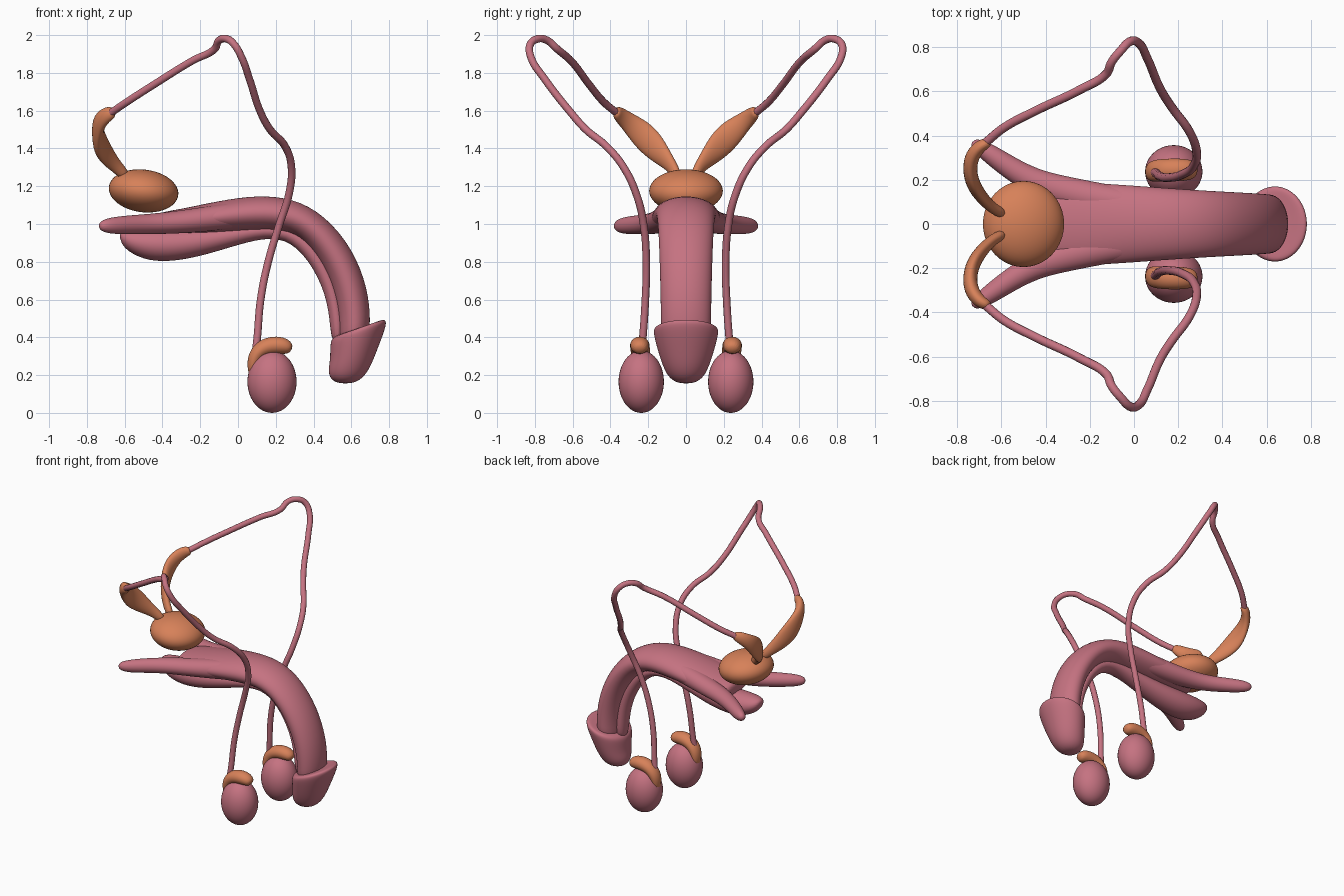
import bpy, bmesh, math
from mathutils import Vector as V


def material(name, color):
    m = bpy.data.materials.new(name)
    m.diffuse_color = color
    return m


PINK = material("pink_tissue", (0.56, 0.17, 0.22, 1))
ORANGE = material("orange_gland", (0.68, 0.22, 0.10, 1))


def loft(name, rings, mat, sides=16):
    """Skin elliptical rings given as (centre, u, v) and smooth them."""
    bm = bmesh.new()
    rows = []
    for c, u, v in rings:
        rows.append([bm.verts.new(c + u * math.cos(a) + v * math.sin(a))
                     for a in (2 * math.pi * i / sides for i in range(sides))])
    for r, s in zip(rows, rows[1:]):
        for i in range(sides):
            j = (i + 1) % sides
            bm.faces.new((r[i], r[j], s[j], s[i]))
    bm.faces.new(rows[0][::-1])
    bm.faces.new(rows[-1])
    bmesh.ops.recalc_face_normals(bm, faces=bm.faces)
    for f in bm.faces:
        f.smooth = True
    me = bpy.data.meshes.new(name)
    bm.to_mesh(me)
    bm.free()
    ob = bpy.data.objects.new(name, me)
    bpy.context.collection.objects.link(ob)
    me.materials.append(mat)
    ob.modifiers.new("smooth", 'SUBSURF').levels = 2
    return ob


def sweep(name, pts, wide_axis, mat):
    """Loft along a path; each point is x, y, z, half thickness, half width."""
    p = [V(q[:3]) for q in pts]
    rings = []
    for i, q in enumerate(pts):
        t = (p[min(i + 1, len(p) - 1)] - p[max(i - 1, 0)]).normalized()
        w = (wide_axis - t * wide_axis.dot(t)).normalized()
        rings.append((p[i], t.cross(w) * q[3], w * q[4]))
    return loft(name, rings, mat)


def profile_loft(name, rows, mat):
    """Loft from side-view edge pairs: ax, az, bx, bz, half width."""
    rings = []
    for ax, az, bx, bz, w in rows:
        a, b = V((ax, 0, az)), V((bx, 0, bz))
        rings.append(((a + b) / 2, (b - a) / 2, V((0, w, 0))))
    return loft(name, rings, mat)


def ellipsoid(name, loc, scale, mat, tilt=0):
    bpy.ops.mesh.primitive_uv_sphere_add(segments=40, ring_count=24, radius=1,
                                         location=loc, rotation=(0, tilt, 0))
    ob = bpy.context.object
    ob.name = name
    ob.scale = scale
    ob.data.materials.append(mat)
    bpy.ops.object.shade_smooth()
    return ob


def flip(pts, s):
    return [(q[0], q[1] * s) + tuple(q[2:]) for q in pts]


Y, Z = V((0, 1, 0)), V((0, 0, 1))

# Curved shaft
profile_loft("shaft", [
    (-0.44, 0.96, -0.44, 1.05, 0.12), (-0.40, 0.95, -0.40, 1.065, 0.17),
    (-0.28, 0.945, -0.28, 1.085, 0.195), (-0.10, 0.95, -0.10, 1.125, 0.185),
    (0.10, 0.965, 0.10, 1.155, 0.17), (0.24, 0.965, 0.29, 1.14, 0.158),
    (0.35, 0.92, 0.46, 1.05, 0.15), (0.46, 0.77, 0.61, 0.87, 0.143),
    (0.52, 0.60, 0.69, 0.66, 0.138), (0.535, 0.45, 0.705, 0.48, 0.135),
    (0.53, 0.36, 0.69, 0.38, 0.13)], PINK)

# Lower tissue column with its swollen rear bulb
profile_loft("lower_column", [
    (-0.62, 0.90, -0.63, 0.95, 0.03), (-0.585, 0.855, -0.60, 0.97, 0.075),
    (-0.50, 0.81, -0.50, 0.98, 0.10), (-0.38, 0.795, -0.38, 0.98, 0.105),
    (-0.20, 0.825, -0.20, 0.98, 0.09), (0.0, 0.89, 0.0, 1.0, 0.07),
    (0.18, 0.935, 0.19, 1.02, 0.06), (0.31, 0.89, 0.37, 0.96, 0.058),
    (0.43, 0.72, 0.51, 0.77, 0.058), (0.485, 0.54, 0.56, 0.56, 0.058),
    (0.49, 0.36, 0.57, 0.36, 0.058)], PINK)

# Flared rounded tip
profile_loft("tip", [
    (0.55, 0.42, 0.69, 0.46, 0.12), (0.51, 0.405, 0.76, 0.495, 0.16),
    (0.49, 0.385, 0.79, 0.495, 0.177), (0.485, 0.355, 0.785, 0.45, 0.172),
    (0.485, 0.28, 0.738, 0.33, 0.145), (0.475, 0.225, 0.705, 0.245, 0.12),
    (0.485, 0.18, 0.665, 0.185, 0.09), (0.53, 0.155, 0.61, 0.155, 0.04)], PINK)

# Prostate
ellipsoid("prostate", (-0.5, 0, 1.175), (0.185, 0.195, 0.113), ORANGE, math.radians(7))

# Paired parts
rear_leg = [(-0.735, 0.37, 0.99, 0.02, 0.02), (-0.69, 0.345, 0.99, 0.043, 0.04),
            (-0.60, 0.28, 0.995, 0.05, 0.05), (-0.46, 0.19, 1.0, 0.055, 0.06),
            (-0.30, 0.14, 1.01, 0.062, 0.075), (-0.10, 0.10, 1.035, 0.07, 0.075),
            (0.08, 0.08, 1.06, 0.07, 0.07)]
vesicle = [(-0.65, 0.37, 1.595, 0.02, 0.025), (-0.69, 0.36, 1.585, 0.03, 0.042),
           (-0.735, 0.31, 1.545, 0.035, 0.05), (-0.745, 0.245, 1.49, 0.033, 0.07),
           (-0.73, 0.18, 1.42, 0.033, 0.075), (-0.69, 0.12, 1.355, 0.03, 0.055),
           (-0.64, 0.07, 1.30, 0.025, 0.035), (-0.59, 0.045, 1.25, 0.025, 0.03)]
cap = [(0.075, 0.235, 0.19, 0.015, 0.025), (0.077, 0.235, 0.24, 0.03, 0.042),
       (0.088, 0.24, 0.30, 0.04, 0.05), (0.13, 0.243, 0.345, 0.047, 0.053),
       (0.19, 0.245, 0.36, 0.05, 0.053), (0.25, 0.245, 0.355, 0.045, 0.05),
       (0.285, 0.245, 0.335, 0.025, 0.03)]
duct = [(0.085, 0.24, 0.27), (0.10, 0.23, 0.38), (0.12, 0.215, 0.60), (0.16, 0.21, 0.80),
        (0.22, 0.225, 1.0), (0.268, 0.26, 1.15), (0.283, 0.33, 1.30),
        (0.25, 0.42, 1.41), (0.17, 0.53, 1.50), (0.12, 0.61, 1.59),
        (0.06, 0.75, 1.77), (0.02, 0.82, 1.88), (-0.02, 0.825, 1.95),
        (-0.06, 0.785, 1.98), (-0.10, 0.735, 1.972), (-0.125, 0.68, 1.925),
        (-0.24, 0.61, 1.865), (-0.45, 0.51, 1.735), (-0.59, 0.435, 1.645),
        (-0.67, 0.37, 1.59)]

for s, side in ((1, "left"), (-1, "right")):
    sweep(side + "_rear_leg", flip(rear_leg, s), Y, PINK)
    sweep(side + "_seminal_vesicle", flip(vesicle, s), Z, ORANGE)
    ellipsoid(side + "_testicle", (0.18, 0.237 * s, 0.165), (0.13, 0.12, 0.165), PINK)
    sweep(side + "_epididymis", flip(cap, s), Y, ORANGE)

    # Long looping duct
    cu = bpy.data.curves.new(side + "_duct", 'CURVE')
    cu.dimensions = '3D'
    cu.bevel_depth = 0.02
    cu.bevel_resolution = 4
    cu.resolution_u = 8
    cu.use_fill_caps = True
    sp = cu.splines.new('BEZIER')
    sp.bezier_points.add(len(duct) - 1)
    for bp, co in zip(sp.bezier_points, flip(duct, s)):
        bp.co = co
        bp.handle_left_type = bp.handle_right_type = 'AUTO'
    cu.materials.append(PINK)
    bpy.context.collection.objects.link(bpy.data.objects.new(side + "_duct", cu))
